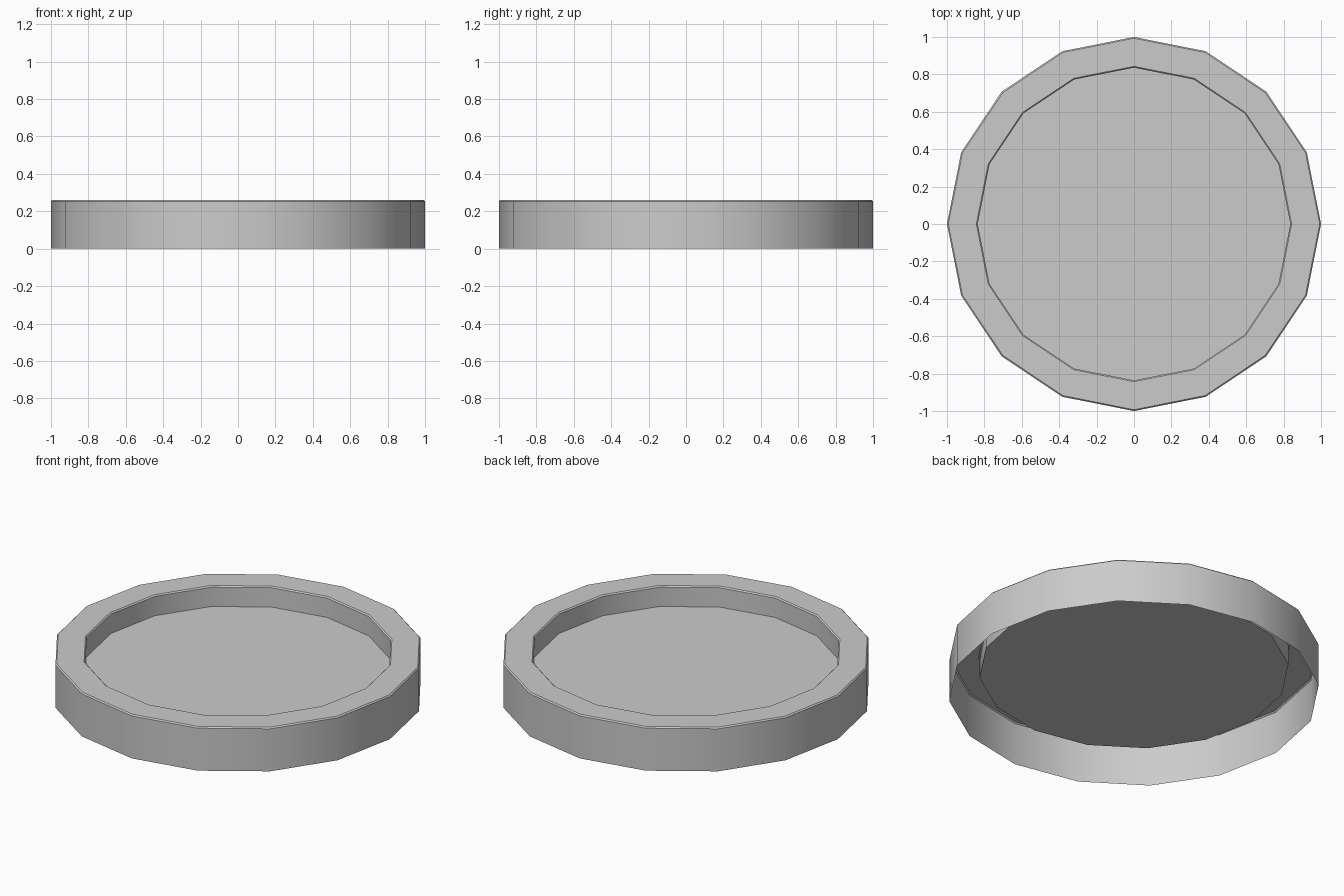
import bpy, bmesh
from math import cos, sin, pi, radians

if "Cube" in bpy.data.objects:
    bpy.data.objects.remove(bpy.data.objects["Cube"])

SIDES = 16
# (radius, height) from the open outer foot, over the chamfered lip, down to the recessed floor
PROFILE = [(1.0, 0.0), (1.0, 0.253), (0.993, 0.26),
           (0.843, 0.26), (0.836, 0.253), (0.836, 0.138)]


def lathe(name, profile, sides):
    bm = bmesh.new()
    rings = [[bm.verts.new((r * cos(2 * pi * i / sides), r * sin(2 * pi * i / sides), z))
              for i in range(sides)] for r, z in profile]
    # walls and lip, open underneath
    for low, high in zip(rings, rings[1:]):
        for i in range(sides):
            j = (i + 1) % sides
            bm.faces.new((low[i], low[j], high[j], high[i]))
    # recessed floor
    bm.faces.new(rings[-1])
    mesh = bpy.data.meshes.new(name)
    bm.to_mesh(mesh)
    bm.free()
    obj = bpy.data.objects.new(name, mesh)
    bpy.context.collection.objects.link(obj)
    return obj


# shallow round tray
tray = lathe("round_tray", PROFILE, SIDES)
bpy.context.view_layer.objects.active = tray
tray.select_set(True)
bpy.ops.object.shade_smooth_by_angle(angle=radians(30))
